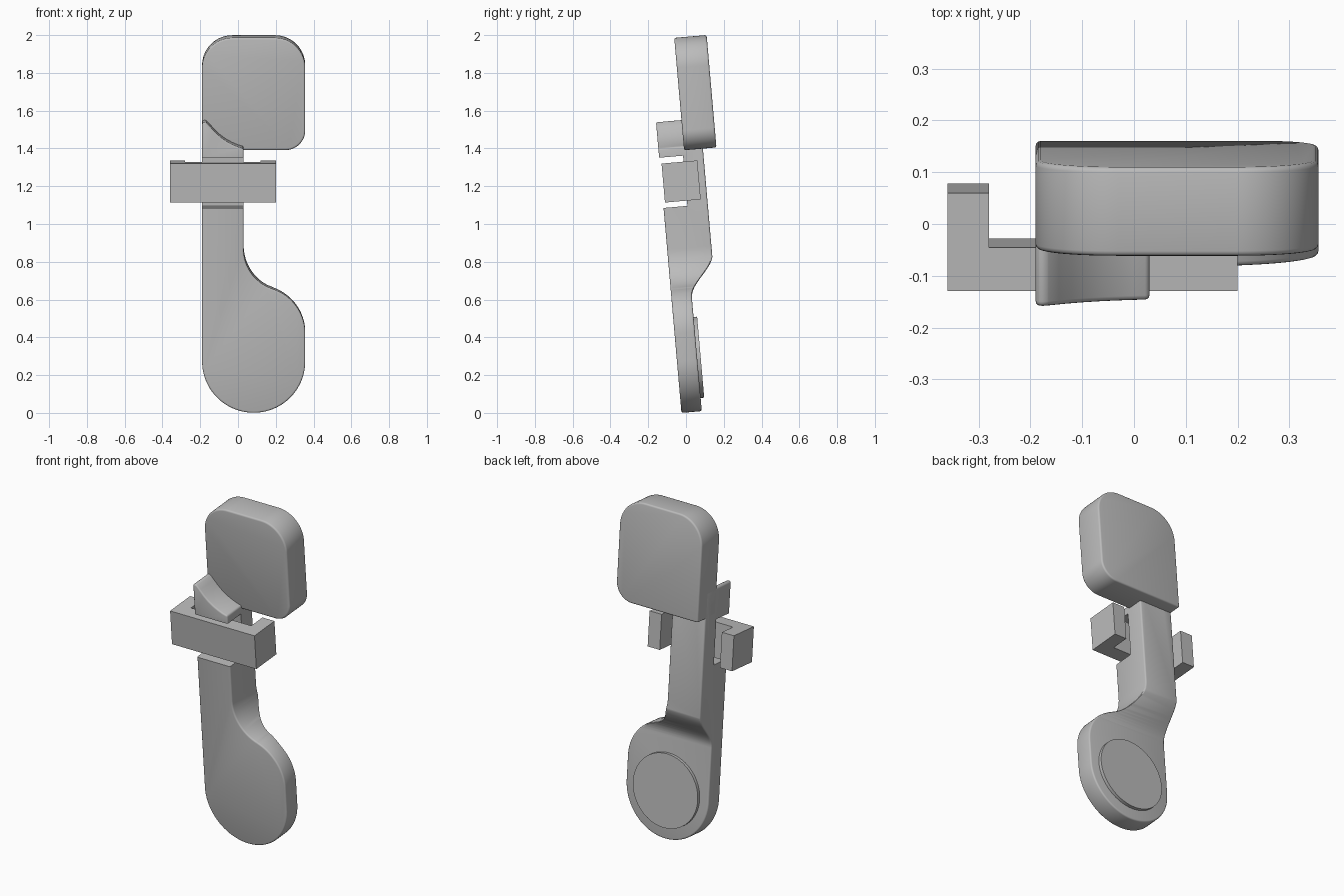
import bpy, bmesh
from math import sin, cos, pi, radians
from mathutils import Vector

cube = bpy.data.objects.get("Cube")
if cube:
    bpy.data.objects.remove(cube, do_unlink=True)

grey = bpy.data.materials.new("plain grey")
grey.use_nodes = True
grey.diffuse_color = (0.5, 0.5, 0.5, 1)
grey.node_tree.nodes["Principled BSDF"].inputs["Base Color"].default_value = (0.5, 0.5, 0.5, 1)


def arc(cx, cz, r, a0, a1, n=20):
    """Points along an arc, angles in degrees."""
    steps = [radians(a0 + (a1 - a0) * i / n) for i in range(n + 1)]
    return [(cx + r * cos(a), cz + r * sin(a)) for a in steps]


def prism(name, points, start, end, along="y"):
    """Extrude a closed profile along the y or x axis."""
    bm = bmesh.new()
    place = (lambda p: (p[0], start, p[1])) if along == "y" else (lambda p: (start, p[0], p[1]))
    face = bm.faces.new([bm.verts.new(place(p)) for p in points])
    new = bmesh.ops.extrude_face_region(bm, geom=[face])["geom"]
    shift = Vector((0, end - start, 0)) if along == "y" else Vector((end - start, 0, 0))
    bmesh.ops.translate(bm, vec=shift, verts=[v for v in new if isinstance(v, bmesh.types.BMVert)])
    bmesh.ops.recalc_face_normals(bm, faces=bm.faces)
    mesh = bpy.data.meshes.new(name)
    bm.to_mesh(mesh)
    bm.free()
    mesh.materials.append(grey)
    obj = bpy.data.objects.new(name, mesh)
    bpy.context.collection.objects.link(obj)
    return obj


def activate(obj):
    bpy.ops.object.select_all(action="DESELECT")
    obj.select_set(True)
    bpy.context.view_layer.objects.active = obj


def cut(obj, cutter):
    mod = obj.modifiers.new("cut", "BOOLEAN")
    mod.operation, mod.solver, mod.object = "DIFFERENCE", "EXACT", cutter
    activate(obj)
    bpy.ops.object.modifier_apply(modifier=mod.name)
    bpy.data.objects.remove(cutter, do_unlink=True)


def soften(obj, width):
    mod = obj.modifiers.new("soft edges", "BEVEL")
    mod.width, mod.segments = width, 3
    mod.limit_method, mod.angle_limit = "ANGLE", radians(50)
    mod.use_clamp_overlap = False
    activate(obj)
    bpy.ops.object.modifier_apply(modifier=mod.name)


def finish(obj, smooth=True):
    """Shade the part and lean it forward with the rest."""
    activate(obj)
    if smooth:
        bpy.ops.object.shade_smooth_by_angle(angle=radians(35))
    obj.rotation_euler.x = radians(5)
    obj.location.y = -0.024


# Handle: round paddle, narrow stem and sloped thumb rest
outline = arc(0.083, 0.273, 0.273, 180, 360, 40)
outline += arc(0.106, 0.42, 0.25, 0, 72)
outline += arc(0.25, 0.868, 0.22, 252, 180)
outline += [(0.03, 1.405), (0, 1.413), (-0.03, 1.426), (-0.06, 1.442),
            (-0.09, 1.463), (-0.12, 1.49), (-0.145, 1.518), (-0.165, 1.54),
            (-0.175, 1.546), (-0.19, 1.54)]
handle = prism("handle", outline, 0, 0.235)

# Thin the paddle from behind with an S-shaped step
step = [(0.108 + 0.13 * (0.5 - 0.5 * cos(pi * i / 16)), 0.6 + 0.23 * i / 16) for i in range(17)]
cut(handle, prism("paddle_cutter", [(0.108, -0.2)] + step + [(0.5, 0.83), (0.5, -0.2)], -1, 1, "x"))
soften(handle, 0.009)

# Notch across the front of the stem
notch = [(-0.2, 1.089), (0.127, 1.089), (0.127, 1.356), (-0.2, 1.356)]
cut(handle, prism("notch_cutter", notch, -1, 1, "x"))
finish(handle)

# Head block with three rounded corners
head_outline = [(-0.19, 1.384)] + arc(0.251, 1.489, 0.105, 270, 360, 14)
head_outline += arc(0.196, 1.821, 0.16, 0, 90) + arc(-0.03, 1.821, 0.16, 90, 180)
head = prism("head_block", head_outline, 0.135, 0.307)
soften(head, 0.01)
finish(head)

# Round pad on the back of the paddle
finish(prism("back_pad", arc(0.083, 0.285, 0.215, 0, 354, 59), 0.1, 0.127))

# Open clip around the notch
clip_plan = [(-0.36, 0.01), (0.2, 0.01), (0.2, 0.2), (0.12, 0.2),
             (0.12, 0.094), (-0.28, 0.094), (-0.28, 0.2), (-0.36, 0.2)]
clip = prism("clip", clip_plan, 0, 0.207)
for v in clip.data.vertices:
    x, y, z = v.co
    v.co = (x, z, 1.324 - y)
finish(clip, smooth=False)
